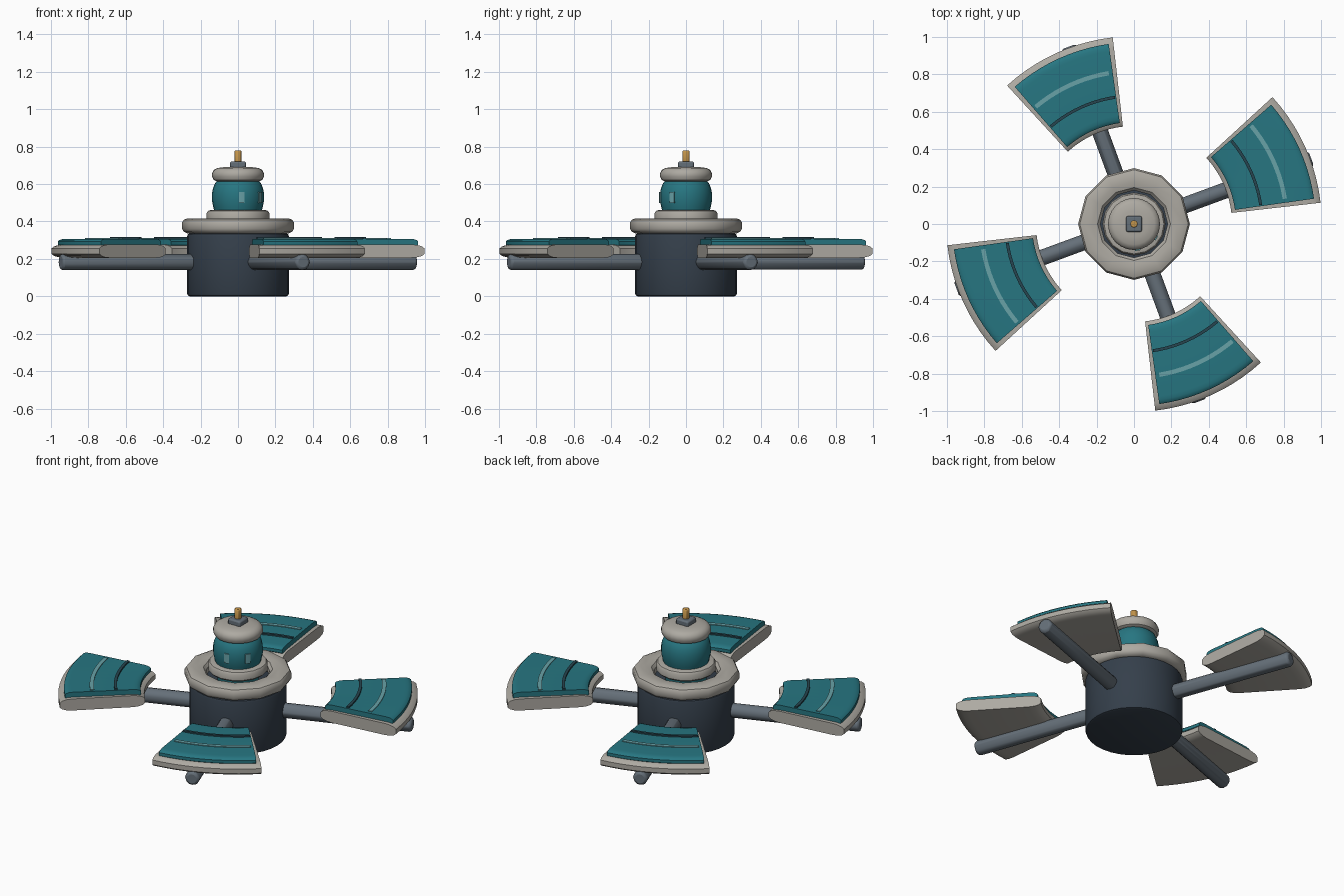
import bpy, bmesh, math
from math import radians, cos, sin, pi
from mathutils import Matrix

if "Cube" in bpy.data.objects:
    bpy.data.objects.remove(bpy.data.objects["Cube"])


def material(name, rgb):
    m = bpy.data.materials.new(name)
    m.diffuse_color = (*rgb, 1)
    m.use_nodes = True
    m.node_tree.nodes["Principled BSDF"].inputs["Base Color"].default_value = m.diffuse_color
    return m


NAVY = material("navy", (0.035, 0.05, 0.07))
STEEL = material("steel", (0.13, 0.16, 0.19))
STONE = material("stone", (0.42, 0.40, 0.36))
TEAL = material("teal", (0.02, 0.18, 0.22))
PALE = material("pale_teal", (0.14, 0.36, 0.39))
DARK = material("dark_trim", (0.02, 0.06, 0.08))
GOLD = material("gold", (0.55, 0.30, 0.07))


def finish(name, bm, mat, angle=35, bevel=0):
    bmesh.ops.remove_doubles(bm, verts=bm.verts, dist=1e-5)
    bmesh.ops.recalc_face_normals(bm, faces=bm.faces)
    me = bpy.data.meshes.new(name)
    bm.to_mesh(me)
    bm.free()
    ob = bpy.data.objects.new(name, me)
    bpy.context.collection.objects.link(ob)
    me.materials.append(mat)
    if bevel:
        mod = ob.modifiers.new("bevel", 'BEVEL')
        mod.width, mod.segments, mod.limit_method = bevel, 2, 'ANGLE'
    bpy.ops.object.select_all(action='DESELECT')
    ob.select_set(True)
    bpy.context.view_layer.objects.active = ob
    bpy.ops.object.shade_smooth_by_angle(angle=radians(angle))
    return ob


def sweep(name, profile, mat, steps, a0=0, a1=360):
    """Sweep a closed (r, z) outline about z; partial sweeps get end caps."""
    bm = bmesh.new()
    full = a1 - a0 == 360
    rows = []
    for i in range(steps if full else steps + 1):
        a = radians(a0 + (a1 - a0) * i / steps)
        rows.append([bm.verts.new((r * cos(a), r * sin(a), z)) for r, z in profile])
    n = len(profile)
    for i in range(steps):
        p, q = rows[i], rows[(i + 1) % len(rows)]
        for j in range(n):
            k = (j + 1) % n
            if profile[j][0] == 0 and profile[k][0] == 0:
                continue
            bm.faces.new((p[j], p[k], q[k], q[j]))
    if not full:
        bm.faces.new(rows[0])
        bm.faces.new(rows[-1])
    return finish(name, bm, mat)


def slab(r0, r1, z0, z1, taper):
    """Flat outline with both radial ends thinning toward the rim."""
    zc, h = (z0 + z1) / 2, (z1 - z0) / 2
    ease = [(0, 0.4), (0.2, 0.72), (0.55, 0.92), (1, 1)]
    top = [(r0 + t * taper, zc + f * h) for t, f in ease]
    top += [(r1 - t * taper, zc + f * h) for t, f in reversed(ease)]
    return top + [(r, 2 * zc - z) for r, z in reversed(top)]


def box(r0, r1, z0, z1):
    return [(r0, z0), (r1, z0), (r1, z1), (r0, z1)]


# Central drum and collars
sweep("drum", [(0, 0), (0.258, 0), (0.268, 0.004), (0.272, 0.014), (0.272, 0.322),
               (0.268, 0.332), (0.258, 0.337), (0, 0.337)], NAVY, 32)
sweep("wide_collar", [(0.18, 0.36), (0.195, 0.342), (0.225, 0.336), (0.27, 0.336), (0.29, 0.345),
                      (0.299, 0.36), (0.299, 0.395), (0.29, 0.409), (0.27, 0.417),
                      (0.225, 0.417), (0.195, 0.41), (0.18, 0.393)], STONE, 12)
sweep("narrow_collar", [(0.11, 0.40), (0.155, 0.40), (0.168, 0.412), (0.168, 0.445),
                        (0.16, 0.457), (0.145, 0.461), (0.11, 0.461)], STONE, 16)

# Barrel turret and cap
sweep("turret", [(0, 0.335), (0.115, 0.335), (0.122, 0.44), (0.132, 0.475), (0.139, 0.51),
                 (0.139, 0.55), (0.133, 0.58), (0.122, 0.605), (0.105, 0.622), (0, 0.625)], TEAL, 24)
sweep("turret_cap", [(0, 0.612), (0.11, 0.612), (0.13, 0.622), (0.139, 0.64), (0.139, 0.658),
                     (0.13, 0.675), (0.11, 0.686), (0.07, 0.691), (0, 0.693)], STONE, 24)

# Two small windows on the turret
for i, a in enumerate((278, 328)):
    sweep(f"turret_window_{i + 1}", box(0.125, 0.144, 0.50, 0.557), PALE, 3, a - 6, a + 6)

# Block and knob on top
bm = bmesh.new()
bmesh.ops.create_cube(bm, size=1, matrix=Matrix.Translation((0, 0, 0.703)) @ Matrix.Diagonal((0.084, 0.084, 0.036, 1)))
finish("top_block", bm, STEEL, bevel=0.008)
bm = bmesh.new()
bmesh.ops.create_cone(bm, cap_ends=True, segments=10, radius1=0.021, radius2=0.021, depth=0.062,
                      matrix=Matrix.Translation((0, 0, 0.748)))
finish("top_knob", bm, GOLD, 40, bevel=0.008)

# Four arms with curved pads
for i in range(4):
    t = 90 * i
    s = f"_{i + 1}"
    bm = bmesh.new()
    place = Matrix.Rotation(radians(t + 20.2), 4, 'Z') @ Matrix.Translation((0.605, 0, 0.183)) \
        @ Matrix.Rotation(pi / 2, 4, 'Y')
    bmesh.ops.create_cone(bm, cap_ends=True, segments=12, radius1=0.043, radius2=0.043, depth=0.81, matrix=place)
    finish("arm" + s, bm, STEEL, 40, bevel=0.015)
    sweep("pad" + s, slab(0.524, 1.004, 0.206, 0.277, 0.07), STONE, 10, t + 6.5, t + 42.5)
    sweep("pad_panel" + s, slab(0.545, 0.972, 0.262, 0.307, 0.04), TEAL, 10, t + 8, t + 41)
    sweep("pale_strip" + s, box(0.806, 0.829, 0.295, 0.311), PALE, 10, t + 9.5, t + 40)
    sweep("dark_strip" + s, box(0.677, 0.693, 0.295, 0.316), DARK, 10, t + 8.5, t + 40.5)
